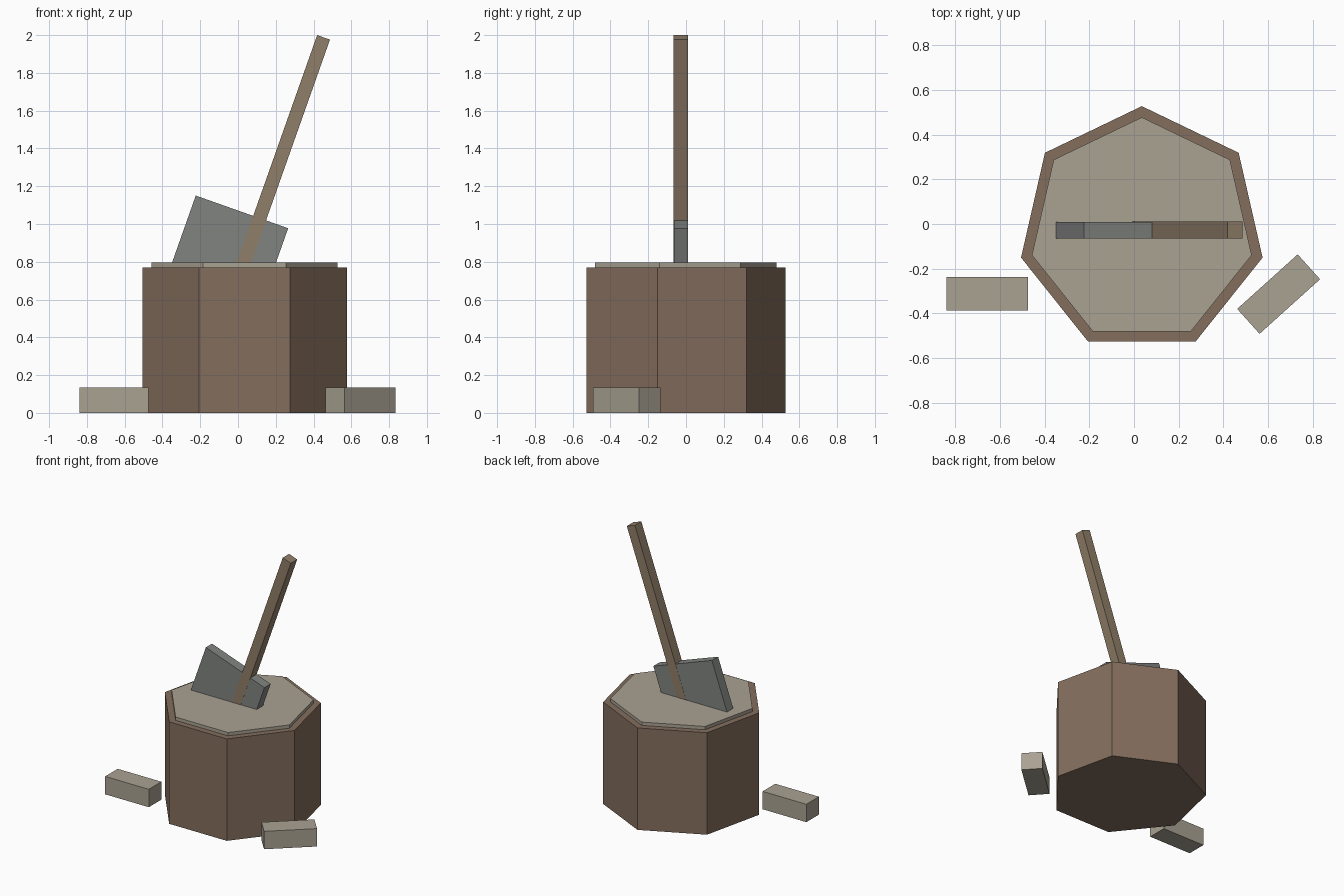
import bpy, math

if "Cube" in bpy.data.objects:
    bpy.data.objects.remove(bpy.data.objects["Cube"])

def material(name, rgb):
    m = bpy.data.materials.new(name)
    m.diffuse_color = (*rgb, 1)
    m.use_nodes = True
    m.node_tree.nodes["Principled BSDF"].inputs["Base Color"].default_value = m.diffuse_color
    return m

BARK = material("bark", (0.23, 0.155, 0.11))
CUT_WOOD = material("cut_wood", (0.40, 0.36, 0.29))
HANDLE = material("handle_wood", (0.28, 0.21, 0.14))
STEEL = material("steel", (0.22, 0.23, 0.22))

CX, CY = 0.035, -0.027   # stump axis
TILT = 0.34              # lean of the axe

def box(name, size, loc, rot, mat):
    bpy.ops.mesh.primitive_cube_add(size=1, location=loc, rotation=rot)
    o = bpy.context.object
    o.name = name
    o.scale = size
    bpy.ops.object.transform_apply(location=False, rotation=False, scale=True)
    o.data.materials.append(mat)
    return o

def heptagon(name, radius, z0, z1, mat):
    bpy.ops.mesh.primitive_cylinder_add(vertices=7, radius=radius, depth=z1 - z0,
                                        location=(CX, CY, (z0 + z1) / 2))
    o = bpy.context.object
    o.name = name
    o.data.materials.append(mat)
    return o

# Chopping block: bark body with a slightly smaller cut face on top
heptagon("stump", 0.555, 0, 0.77, BARK)
heptagon("stump_cut_face", 0.505, 0.77, 0.795, CUT_WOOD)

# Axe, sunk into the block: each part hangs down from its top-centre point
def axe_part(name, width, thick, length, top_x, top_z, mat):
    loc = (top_x - math.sin(TILT) * length / 2, CY, top_z - math.cos(TILT) * length / 2)
    return box(name, (width, thick, length), loc, (0, TILT, 0), mat)

axe_part("axe_handle", 0.072, 0.076, 1.35, 0.453, 1.988, HANDLE)
axe_part("axe_head", 0.519, 0.074, 0.42, 0.021, 1.064, STEEL)

# Split wood pieces on the ground
box("left_log", (0.365, 0.15, 0.135), (-0.657, -0.312, 0.0675), (0, 0, 0), CUT_WOOD)
box("right_log", (0.365, 0.15, 0.135), (0.648, -0.314, 0.0675), (0, 0, math.radians(42)), CUT_WOOD)
